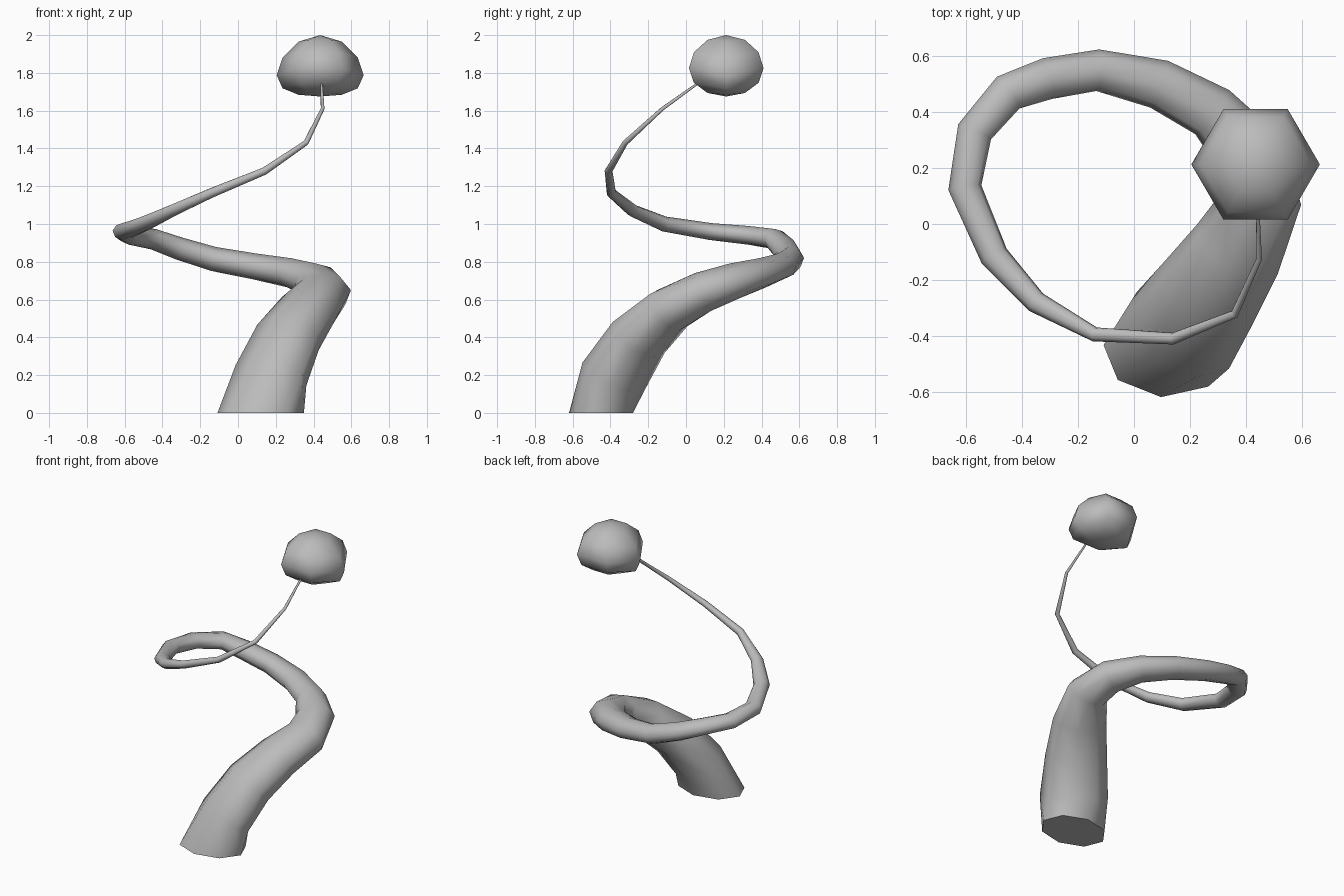
import bpy, bmesh, math
from mathutils import Vector, Matrix

if "Cube" in bpy.data.objects:
    bpy.data.objects.remove(bpy.data.objects["Cube"], do_unlink=True)

grey = bpy.data.materials.new("plain grey")
grey.use_nodes = True
grey.diffuse_color = (0.5, 0.5, 0.5, 1)
grey.node_tree.nodes["Principled BSDF"].inputs["Base Color"].default_value = (0.5, 0.5, 0.5, 1)


def finish(name, bm, angle):
    """Turn a bmesh into a smooth-shaded object."""
    bmesh.ops.recalc_face_normals(bm, faces=bm.faces)
    mesh = bpy.data.meshes.new(name)
    bm.to_mesh(mesh)
    bm.free()
    mesh.materials.append(grey)
    obj = bpy.data.objects.new(name, mesh)
    bpy.context.collection.objects.link(obj)
    bpy.ops.object.select_all(action="DESELECT")
    obj.select_set(True)
    bpy.context.view_layer.objects.active = obj
    bpy.ops.object.shade_smooth_by_angle(angle=math.radians(angle))


# Coiling stem path: x, y, z, half width, half thickness
PATH = [
    (0.12, -0.45, 0.00, 0.23, 0.17),
    (0.175, -0.38, 0.20, 0.215, 0.165),
    (0.265, -0.25, 0.40, 0.195, 0.15),
    (0.37, -0.09, 0.545, 0.17, 0.13),
    (0.455, 0.09, 0.64, 0.145, 0.11),
    (0.41, 0.26, 0.70, 0.125, 0.095),
    (0.28, 0.40, 0.74, 0.10, 0.08),
    (0.09, 0.50, 0.775, 0.09, 0.07),
    (-0.13, 0.55, 0.815, 0.075, 0.065),
    (-0.31, 0.52, 0.87, 0.075, 0.06),
    (-0.45, 0.47, 0.92, 0.07, 0.055),
    (-0.57, 0.33, 0.94, 0.065, 0.05),
    (-0.605, 0.13, 0.96, 0.06, 0.045),
    (-0.50, -0.115, 1.00, 0.052, 0.04),
    (-0.35, -0.28, 1.07, 0.04, 0.033),
    (-0.14, -0.395, 1.165, 0.026, 0.026),
    (0.14, -0.41, 1.28, 0.021, 0.02),
    (0.36, -0.322, 1.43, 0.015, 0.015),
    (0.448, -0.125, 1.61, 0.01, 0.01),
    (0.442, 0.07, 1.75, 0.006, 0.006),
]
SIDES = 8

# Stem: elliptical rings lofted along the path
bm = bmesh.new()
points = [Vector(p[:3]) for p in PATH]
rings = []
for i, (x, y, z, wide, thick) in enumerate(PATH):
    before = points[max(i - 1, 0)]
    after = points[min(i + 1, len(points) - 1)]
    tangent = (after - before).normalized()
    side = tangent.cross(Vector((0, 0, 1))).normalized()
    up = side.cross(tangent)
    phase = 0.1
    if i == 0:  # the foot lies flat on the ground, turned to line up with the next ring
        side, up = Vector((1, 0, 0)), Vector((0, -1, 0))
        phase += math.pi / 4
    ring = []
    for k in range(SIDES):
        a = math.tau * k / SIDES + phase
        ring.append(bm.verts.new(points[i] + side * wide * math.cos(a) + up * thick * math.sin(a)))
    rings.append(ring)
for low, high in zip(rings, rings[1:]):
    for k in range(SIDES):
        n = (k + 1) % SIDES
        bm.faces.new((low[k], low[n], high[n], high[k]))
bm.faces.new(rings[0])
bm.faces.new(rings[-1])
finish("coiled_stem", bm, 65)

# Bulb: six-sided ball whose left and right tips droop
bm = bmesh.new()
bmesh.ops.create_uvsphere(bm, u_segments=6, v_segments=6, radius=1,
                          matrix=Matrix.Rotation(math.pi / 2, 4, "Z"))
for v in bm.verts:
    x, y, z = v.co
    x *= 0.23
    v.co = (0.435 + x, 0.213 + 0.228 * y, 1.8375 + 0.1625 * z - 0.95 * x * x)
finish("bulb", bm, 80)
